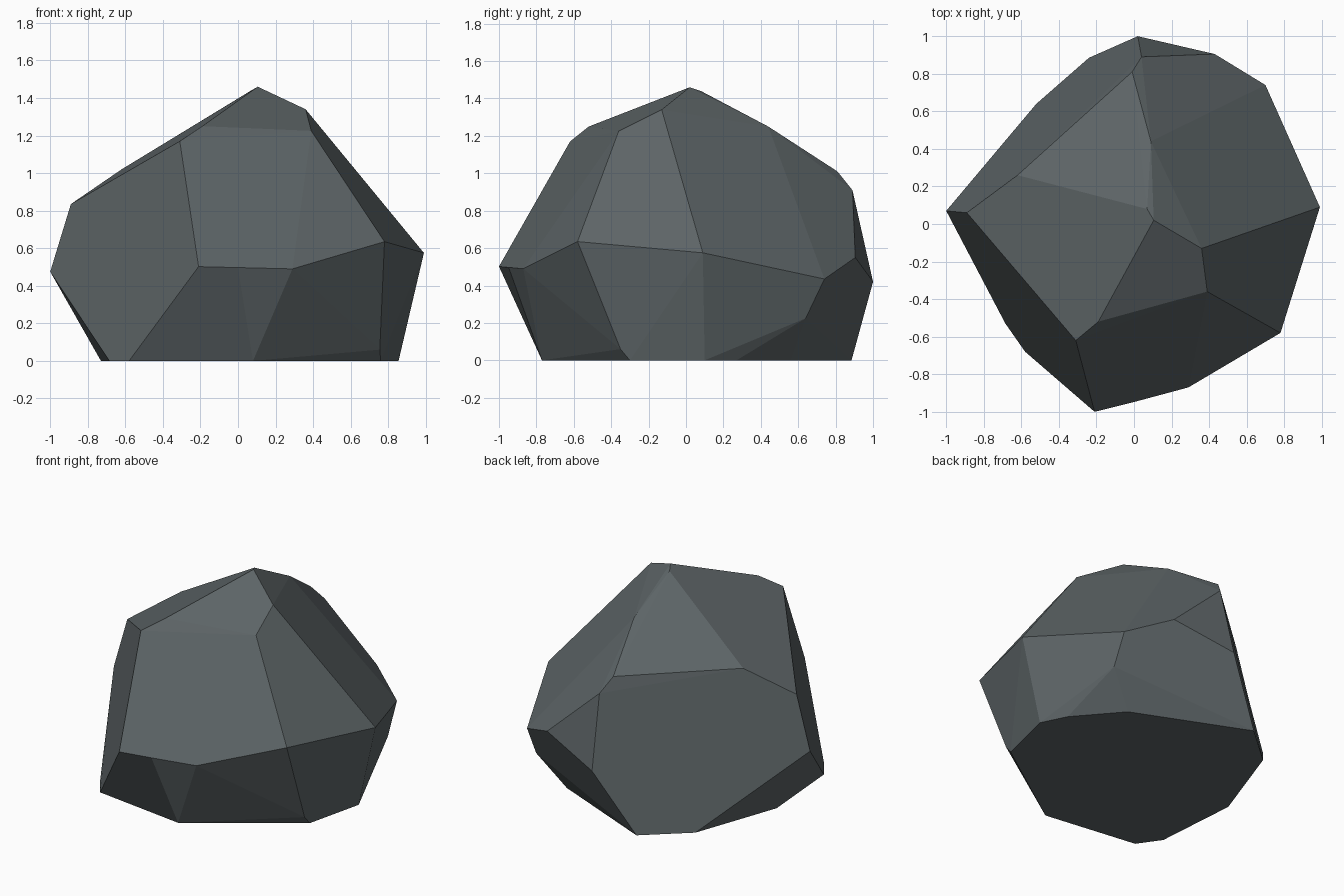
import bpy
import bmesh
import math
from mathutils import Vector

if "Cube" in bpy.data.objects:
    bpy.data.objects.remove(bpy.data.objects["Cube"])

# Corner points of the faceted boulder, in rings from the ground up
ground = [(-0.58, -0.68), (-0.685, -0.53), (-0.73, 0.05), (-0.52, 0.64), (-0.24, 0.885),
          (0.52, 0.56), (0.77, 0.27), (0.855, 0.10), (0.76, -0.30), (0.08, -0.77)]
chips = [(0.755, -0.35, 0.06), (0.70, 0.64, 0.225), (0.51, -0.62, 0.27)]
waist = [(0.02, 1.0, 0.42), (0.43, 0.905, 0.55), (0.70, 0.74, 0.435), (0.99, 0.09, 0.575),
         (0.78, -0.58, 0.635), (0.29, -0.87, 0.49), (0.0, -0.948, 0.497),
         (-0.21, -1.0, 0.502), (-1.0, 0.07, 0.475)]
shoulder = [(-0.89, 0.06, 0.835), (0.04, 0.89, 0.91), (-0.01, 0.81, 1.01), (-0.62, 0.26, 1.02),
            (-0.31, -0.62, 1.17), (-0.19, -0.52, 1.25), (0.39, -0.36, 1.225), (0.09, 0.44, 1.25)]
peak = [(0.36, -0.13, 1.34), (0.07, 0.08, 1.44), (0.105, 0.02, 1.46)]

# Wrap the corners in a faceted skin
bm = bmesh.new()
for p in [(x, y, 0) for x, y in ground] + chips + waist + shoulder + peak:
    bm.verts.new(p)
hull = bmesh.ops.convex_hull(bm, input=bm.verts[:])
loose = [v for v in bm.verts if not v.link_faces]
bmesh.ops.delete(bm, geom=loose, context='VERTS')


def nearest(p):
    return min(bm.verts, key=lambda v: (v.co - Vector(p)).length)


# Shallow crease under the front overhang
edge = bm.edges.get((nearest(waist[7]), nearest((0.08, -0.77, 0))))
if edge:
    bmesh.utils.edge_rotate(edge, True)

# Merge nearly coplanar triangles into broad facets
bmesh.ops.dissolve_limit(bm, angle_limit=math.radians(2.5), verts=bm.verts[:], edges=bm.edges[:])
bmesh.ops.recalc_face_normals(bm, faces=bm.faces[:])

mesh = bpy.data.meshes.new("boulder")
bm.to_mesh(mesh)
bm.free()
boulder = bpy.data.objects.new("boulder", mesh)
bpy.context.collection.objects.link(boulder)

# Slate grey stone
stone = bpy.data.materials.new("slate grey")
stone.diffuse_color = (0.11, 0.13, 0.136, 1)
stone.use_nodes = True
stone.node_tree.nodes["Principled BSDF"].inputs["Base Color"].default_value = stone.diffuse_color
mesh.materials.append(stone)
